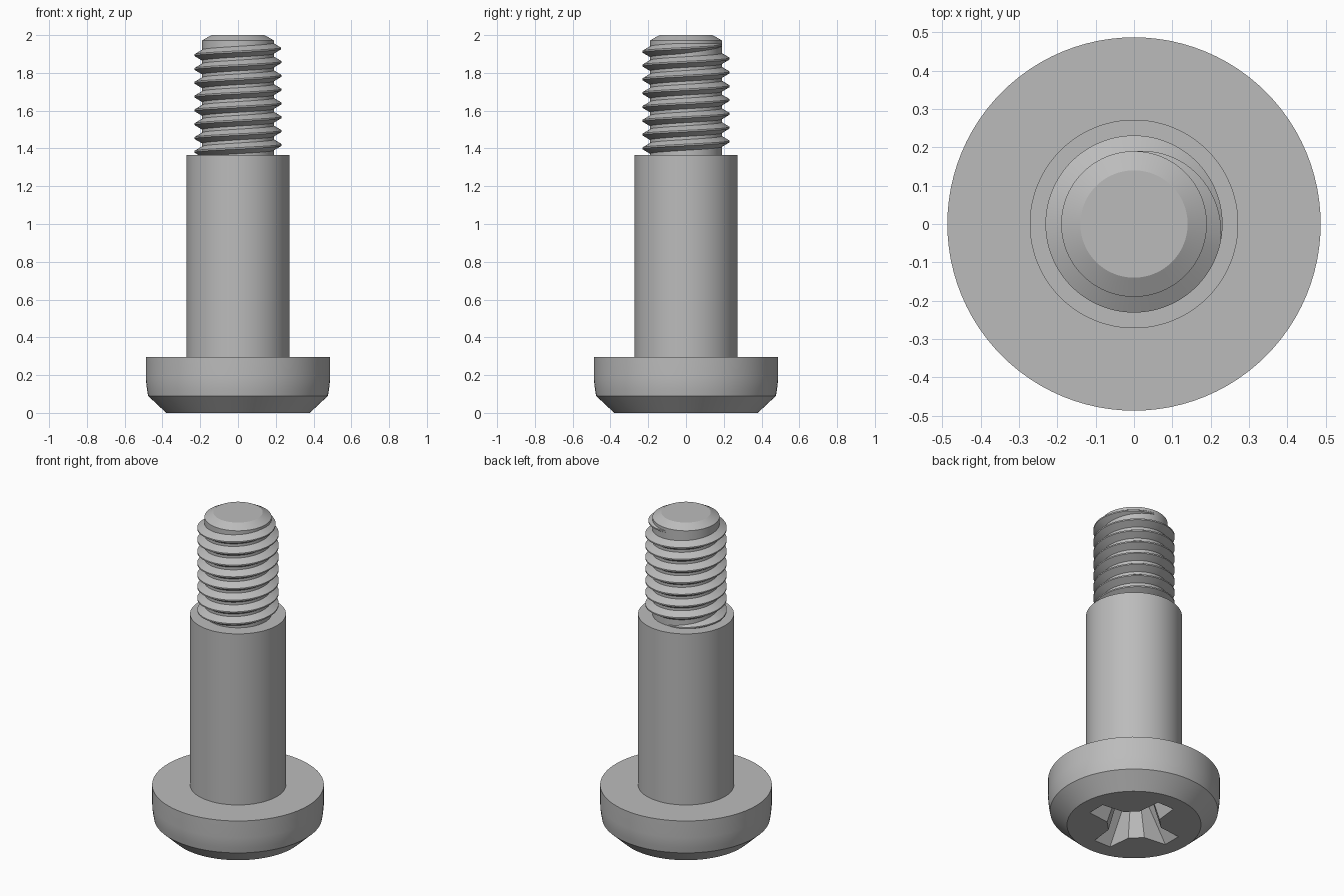
import bpy, bmesh
from math import sin, cos, tau, pi, radians

cube = bpy.data.objects.get("Cube")
if cube:
    bpy.data.objects.remove(cube, do_unlink=True)

steel = bpy.data.materials.new("grey steel")
GREY = (0.5, 0.5, 0.5, 1)
steel.use_nodes = True
steel.diffuse_color = GREY
steel.node_tree.nodes["Principled BSDF"].inputs["Base Color"].default_value = GREY

SIDES = 96


def make_object(name, bm, smooth=True):
    bmesh.ops.recalc_face_normals(bm, faces=bm.faces)
    mesh = bpy.data.meshes.new(name)
    bm.to_mesh(mesh)
    bm.free()
    mesh.materials.append(steel)
    obj = bpy.data.objects.new(name, mesh)
    bpy.context.collection.objects.link(obj)
    if smooth:
        smooth_object(obj)
    return obj


def smooth_object(obj):
    bpy.ops.object.select_all(action='DESELECT')
    obj.select_set(True)
    bpy.context.view_layer.objects.active = obj
    bpy.ops.object.shade_smooth_by_angle(angle=radians(22))


def loft(bm, rings):
    """Skin closed rings of equal size and cap both ends."""
    loops = [[bm.verts.new(p) for p in ring] for ring in rings]
    for a, b in zip(loops, loops[1:]):
        for i in range(len(a)):
            j = (i + 1) % len(a)
            bm.faces.new((a[i], a[j], b[j], b[i]))
    bm.faces.new(loops[0])
    bm.faces.new(loops[-1])


def circle(r, z):
    return [(r * cos(tau * i / SIDES), r * sin(tau * i / SIDES), z) for i in range(SIDES)]


# Turned body: chamfered head, shoulder, threaded core
profile = [(0.38, 0), (0.476, 0.09), (0.482, 0.125), (0.486, 0.16), (0.487, 0.19),
           (0.487, 0.295), (0.272, 0.295), (0.272, 1.365),
           (0.19, 1.365), (0.19, 1.972), (0.14, 2.0)]
bm = bmesh.new()
loft(bm, [circle(r, z) for r, z in profile])
body = make_object("screw_body", bm, smooth=False)


# Cross recess: a flared cross that tapers as it goes deeper
def cross(tip, tip_w, base, base_w, z):
    ring = []
    arm = [(base, -base_w), (tip, -tip_w), (tip, tip_w), (base, base_w)]
    for k in range(4):
        c, s = cos(k * pi / 2), sin(k * pi / 2)
        ring += [(c * x - s * y, s * x + c * y, z) for x, y in arm]
    return ring


bm = bmesh.new()
loft(bm, [cross(0.295, 0.059, 0.144, 0.076, -0.02),
          cross(0.28, 0.057, 0.138, 0.073, 0),
          cross(0.13, 0.035, 0.085, 0.045, 0.2)])
cutter = make_object("recess_cutter", bm, smooth=False)
cut = body.modifiers.new("cross_recess", 'BOOLEAN')
cut.operation = 'DIFFERENCE'
cut.solver = 'EXACT'
cut.object = cutter
bpy.context.view_layer.objects.active = body
bpy.ops.object.modifier_apply(modifier=cut.name)
bpy.data.objects.remove(cutter, do_unlink=True)
smooth_object(body)

# Helical thread, fading into the core at both ends
PITCH, TURNS, START_Z = 0.0731, 8, 1.364
steps = TURNS * SIDES
rings = []
for i in range(steps + 1):
    turn = i / SIDES
    a = pi / 2 + tau * turn
    z = START_Z + PITCH * turn
    fade = min(1, turn / 0.25, (TURNS - turn) / 0.28)
    crest = 0.189 + 0.042 * fade
    half = 0.005 + 0.024 * fade
    section = [(0.18, -half), (0.189, -half), (crest, -0.004),
               (crest, 0.004), (0.189, half), (0.18, half)]
    rings.append([(r * cos(a), r * sin(a), z + dz) for r, dz in section])
bm = bmesh.new()
loft(bm, rings)
make_object("screw_thread", bm)
